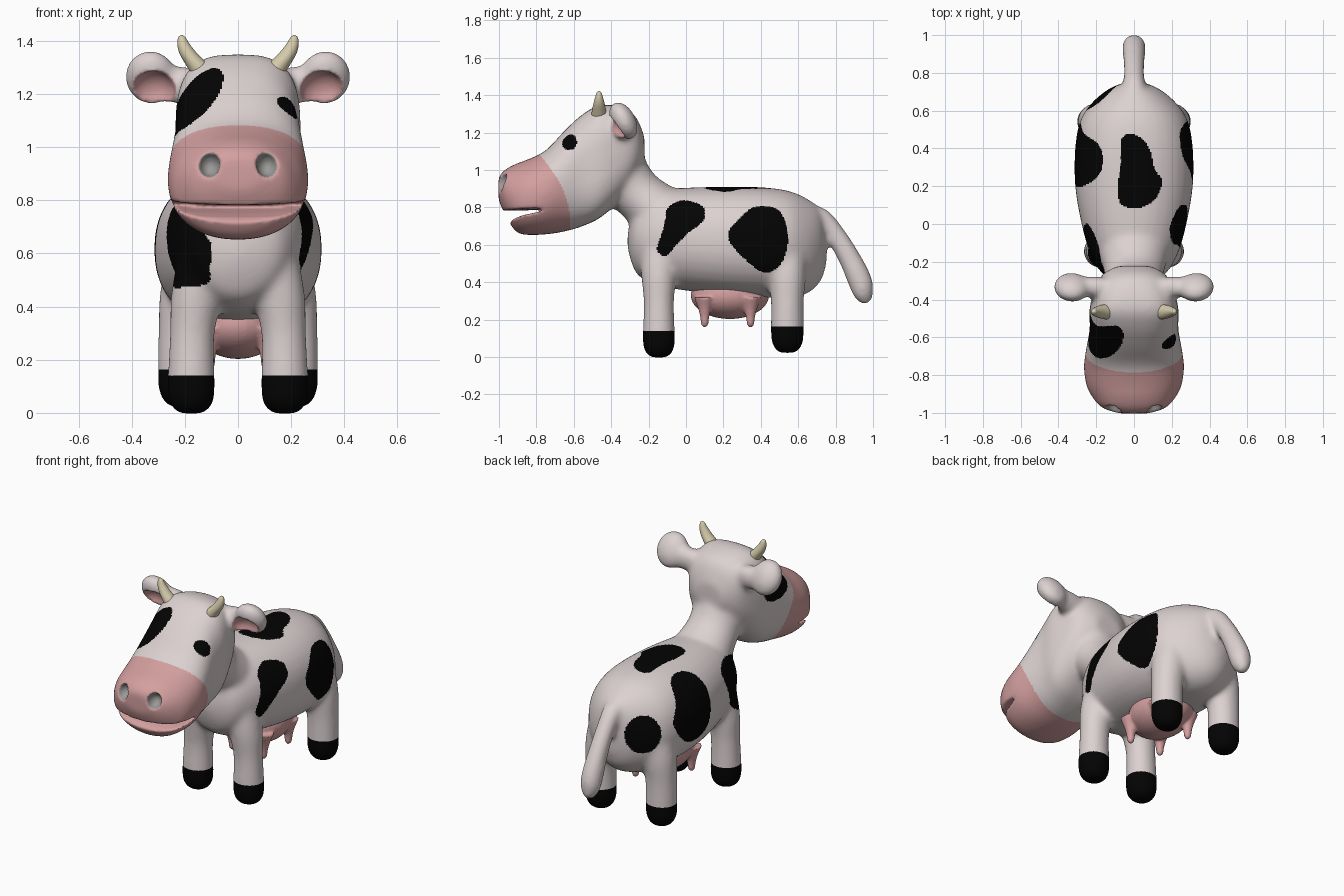
import bpy, bmesh, math
from mathutils import Matrix, Vector

if "Cube" in bpy.data.objects:
    bpy.data.objects.remove(bpy.data.objects["Cube"])


def material(name, r, g, b):
    m = bpy.data.materials.new(name)
    m.diffuse_color = (r, g, b, 1)
    m.use_nodes = True
    m.node_tree.nodes["Principled BSDF"].inputs["Base Color"].default_value = m.diffuse_color
    return m


HIDE = material("pale hide", .72, .64, .64)
BLACK = material("black", .001, .001, .001)
PINK = material("pink skin", .66, .35, .35)
GREY = material("nostril grey", .33, .32, .31)
CREAM = material("horn cream", .67, .60, .41)


def catmull(a, b, c, d, t):
    return [.5 * (2*q + (r-p)*t + (2*p-5*q+4*r-s)*t*t + (3*q-p-3*r+s)*t**3)
            for p, q, r, s in zip(a, b, c, d)]


def bridge(bm, rings):
    for r0, r1 in zip(rings, rings[1:]):
        for i in range(len(r0)):
            j = (i + 1) % len(r0)
            bm.faces.new((r0[i], r0[j], r1[j], r1[i]))
    bm.faces.new(rings[0])
    bm.faces.new(rings[-1])


def loft(bm, rows, seg=32, steps=4):
    """Rows: x, y, z, half width, half height, tilt about x, roundness."""
    fine = []
    for i in range(len(rows) - 1):
        four = [rows[max(0, min(len(rows) - 1, i + k))] for k in (-1, 0, 1, 2)]
        fine += [catmull(*four, k / steps) for k in range(steps)]
    fine.append(rows[-1])
    rings = []
    for x, y, z, a, b, tilt, n in fine:
        ring, t = [], math.radians(tilt)
        for k in range(seg):
            c, s = math.cos(math.tau*k/seg), math.sin(math.tau*k/seg)
            u = max(a, .002) * math.copysign(abs(c)**(2/n), c)
            v = max(b, .002) * math.copysign(abs(s)**(2/n), s)
            ring.append(bm.verts.new((x+u, y+v*math.sin(t), z+v*math.cos(t))))
        rings.append(ring)
    bridge(bm, rings)


def ellipsoid(pos, radii, rot=Matrix()):
    return Matrix.Translation(pos) @ rot @ Matrix.Diagonal((*radii, 1))


def ball(bm, m):
    bmesh.ops.create_uvsphere(bm, u_segments=32, v_segments=20, radius=1, matrix=m)


def make(name, bm, *mats):
    bmesh.ops.recalc_face_normals(bm, faces=bm.faces)
    me = bpy.data.meshes.new(name)
    bm.to_mesh(me)
    bm.free()
    ob = bpy.data.objects.new(name, me)
    bpy.context.collection.objects.link(ob)
    for m in mats:
        me.materials.append(m)
    me.shade_smooth()
    return ob


def remesh(ob, size, rounds):
    m = ob.modifiers.new("remesh", 'REMESH')
    m.mode, m.voxel_size = 'VOXEL', size
    s = ob.modifiers.new("smooth", 'SMOOTH')
    s.factor, s.iterations = .5, rounds


def bake(ob, *mats):
    dg = bpy.context.evaluated_depsgraph_get()
    me = bpy.data.meshes.new_from_object(ob.evaluated_get(dg))
    ob.modifiers.clear()
    ob.data = me
    me.materials.clear()
    for m in mats:
        me.materials.append(m)
    me.shade_smooth()
    return me


cow, cut = bmesh.new(), bmesh.new()

# torso and head: y, top, bottom, half width, roundness
torso = [(-.312, .66, .58, .03, 2), (-.29, .75, .50, .12, 2), (-.25, .83, .43, .18, 2),
         (-.15, .89, .38, .235, 2.1), (0, .905, .355, .278, 2.2), (.2, .91, .33, .312, 2.25),
         (.4, .908, .318, .312, 2.25), (.55, .888, .315, .284, 2.15), (.65, .845, .34, .215, 2),
         (.72, .785, .405, .125, 2), (.752, .67, .50, .04, 2)]
head = [(-.222, 1.18, 1.02, .09, 2), (-.265, 1.28, .95, .165, 2.3), (-.33, 1.33, .86, .205, 2.7),
        (-.45, 1.35, .75, .236, 3.1), (-.55, 1.30, .70, .234, 2.8), (-.65, 1.21, .67, .252, 2.3),
        (-.75, 1.105, .655, .266, 2.2), (-.85, 1.055, .652, .254, 2.2), (-.91, 1.033, .67, .226, 2.2),
        (-.97, 1.0, .765, .175, 2.2), (-1.003, .962, .84, .09, 2.2)]
for rows in (torso, head):
    loft(cow, [(0, y, (t+b)/2, w, (t-b)/2, 0, n) for y, t, b, w, n in rows])

# neck and tail: y, z, half width, half height
neck = [(-.08, .70, .215, .205), (-.185, .81, .175, .152), (-.29, .90, .155, .142),
        (-.40, 1.05, .18, .175)]
tail = [(.60, .79, .065, .062), (.71, .75, .06, .06), (.80, .65, .055, .056), (.87, .535, .058, .06),
        (.925, .42, .062, .067), (.953, .345, .057, .06), (.975, .288, .022, .026)]
loft(cow, [(0, y, z, a, b, 51, 2) for y, z, a, b in neck])
loft(cow, [(0, y, z, a, b, 56, 2) for y, z, a, b in tail])

# legs: x, z, radius
front = [(.176, -.003, .04), (.176, .012, .066), (.176, .05, .087), (.176, .12, .09), (.172, .3, .085),
         (.152, .45, .1), (.12, .62, .10)]
hind = [(.21, .022, .04), (.21, .037, .066), (.21, .08, .088), (.21, .14, .092), (.208, .3, .092),
        (.19, .45, .105), (.16, .62, .10)]
nostrils, cups = [], []
for s in (-1, 1):
    loft(cow, [(s*x, -.145, z, r, r*.96, 90, 2) for x, z, r in front])
    loft(cow, [(s*x, .542, z, r, r*.96, 90, 2) for x, z, r in hind])
    # ears, hollowed by a cup
    frame = (Matrix.Translation((s*.328, -.335, 1.263)) @ Matrix.Rotation(s*math.radians(4), 4, 'Z')
             @ Matrix.Rotation(math.radians(28), 4, 'X'))
    ball(cow, frame @ Matrix.Diagonal((.098, .066, .11, 1)))
    ball(cow, ellipsoid((s*.22, -.335, 1.235), (.14, .058, .07)))
    cups.append(frame @ ellipsoid((-s*.014, -.065, -.02), (.08, .062, .075)))
    nostrils.append(ellipsoid((s*.108, -.988, .935), (.04, .055, .047)))
for m in cups + nostrils:
    ball(cut, m)

# mouth slot, curving up to the corners
slot = [(-1.1, .785), (-.91, .782), (-.80, .786), (-.72, .777), (-.79, .765), (-.87, .75),
        (-.92, .735), (-.95, .71), (-1.1, .60)]
bridge(cut, [[cut.verts.new((k*.04, y, z + .2*(k*.04)**2)) for y, z in slot] for k in range(-10, 11)])

cutter = make("mouth_nostril_ear_cutter", cut)
cutter.hide_render = True
body = make("cow_body", cow)
remesh(body, .012, 20)
cutting = body.modifiers.new("openings", 'BOOLEAN')
cutting.operation, cutting.object = 'DIFFERENCE', cutter
remesh(body, .008, 5)
skin = bake(body, HIDE, BLACK, PINK, GREY)
bpy.data.objects.remove(cutter)


# painted spots: two axes, the side they lie on, and a rounded outline
def outline(pts):
    n = len(pts)
    return [catmull(pts[i-1], pts[i], pts[(i+1) % n], pts[(i+2) % n], k/5) for i in range(n) for k in range(5)]


SPOTS = [
    (1, 2, lambda p: p.x > .1, [(-.155, .575), (-.12, .69), (-.095, .80), (-.005, .837), (.095, .80),
                                (.09, .725), (.02, .67), (-.06, .59), (-.11, .54)]),
    (1, 2, lambda p: p.x > .1, [(.225, .64), (.29, .745), (.38, .805), (.50, .78), (.545, .64),
                                (.515, .51), (.43, .45), (.33, .51)]),
    (1, 2, lambda p: p.x < -.1, [(-.295, .64), (-.22, .78), (-.08, .81), (0, .77), (-.03, .66),
                                 (-.09, .54), (-.17, .475), (-.255, .485), (-.285, .55)]),
    (1, 2, lambda p: p.x < -.1, [(.20, .62), (.2, .78), (.25, .86), (.35, .875), (.43, .85),
                                 (.48, .76), (.53, .66), (.46, .54), (.34, .49), (.24, .52)]),
    (0, 1, lambda p: p.z > .8, [(-.065, .45), (0, .475), (.075, .41), (.11, .29), (.15, .225),
                                (.11, .13), (.03, .085), (-.065, .10), (-.085, .19), (-.07, .32)]),
]
SPOTS = [(i, j, side, outline(pts)) for i, j, side, pts in SPOTS]


def inside(u, v, poly):
    hit = False
    for (a, b), (c, d) in zip(poly, poly[1:] + poly[:1]):
        if (b > v) != (d > v) and u < (c-a)*(v-b)/(d-b) + a:
            hit = not hit
    return hit


def inverses(ms, grow=1.0):
    return [(m @ Matrix.Scale(grow, 4)).inverted() for m in ms]


# eye, eye patch and rump spot
BLOBS = inverses([ellipsoid((.19, -.622, 1.147), (.09, .041, .045)),
                  ellipsoid((-.16, -.565, 1.155), (.07, .17, .165), Matrix.Rotation(math.radians(33), 4, 'Y')),
                  ellipsoid((-.17, .67, .62), (.105, .105, .115))])
CUPS, HOLES = inverses(cups, 1.06), inverses(nostrils, 1.05)


def within(p, ms):
    return any((m @ p).length < 1 for m in ms)


def paint(p):
    if p.y < -.9 and within(p, HOLES):
        return 3
    if p.z < 1.15 and p.y < -.62 - 1.25*max(0, p.z - .72)**2:
        return 2
    if p.z > 1.1 and abs(p.x) > .22 and within(p, CUPS):
        return 2
    if p.z < (.165 if p.y > .2 else .14) or within(p, BLOBS):
        return 1
    if p.y > -.35 and .4 < p.z < .95:
        for i, j, side, poly in SPOTS:
            if side(p) and inside(p[i], p[j], poly):
                return 1
    return 0


skin.polygons.foreach_set("material_index", [paint(Vector(f.center)) for f in skin.polygons])

# udder with four teats
bag = bmesh.new()
ball(bag, ellipsoid((0, .235, .33), (.165, .21, .127)))
for s in (-1, 1):
    for y in (.10, .345):
        loft(bag, [(s*.108, y, z, r, r, 90, 2) for z, r in
                   ((.32, .06), (.26, .036), (.21, .024), (.175, .02), (.16, .01))], 16)
udder = make("udder", bag)
remesh(udder, .008, 6)
bake(udder, PINK)

# horns
for s, side in ((-1, "left"), (1, "right")):
    horn = bmesh.new()
    loft(horn, [(s*x, -.465, z, r*1.1, r, 90, 2) for x, z, r in
                ((.12, 1.26, .042), (.153, 1.31, .039), (.185, 1.35, .031), (.204, 1.385, .022),
                 (.211, 1.412, .013), (.212, 1.422, .003))], 24)
    make(side + "_horn", horn, CREAM)
